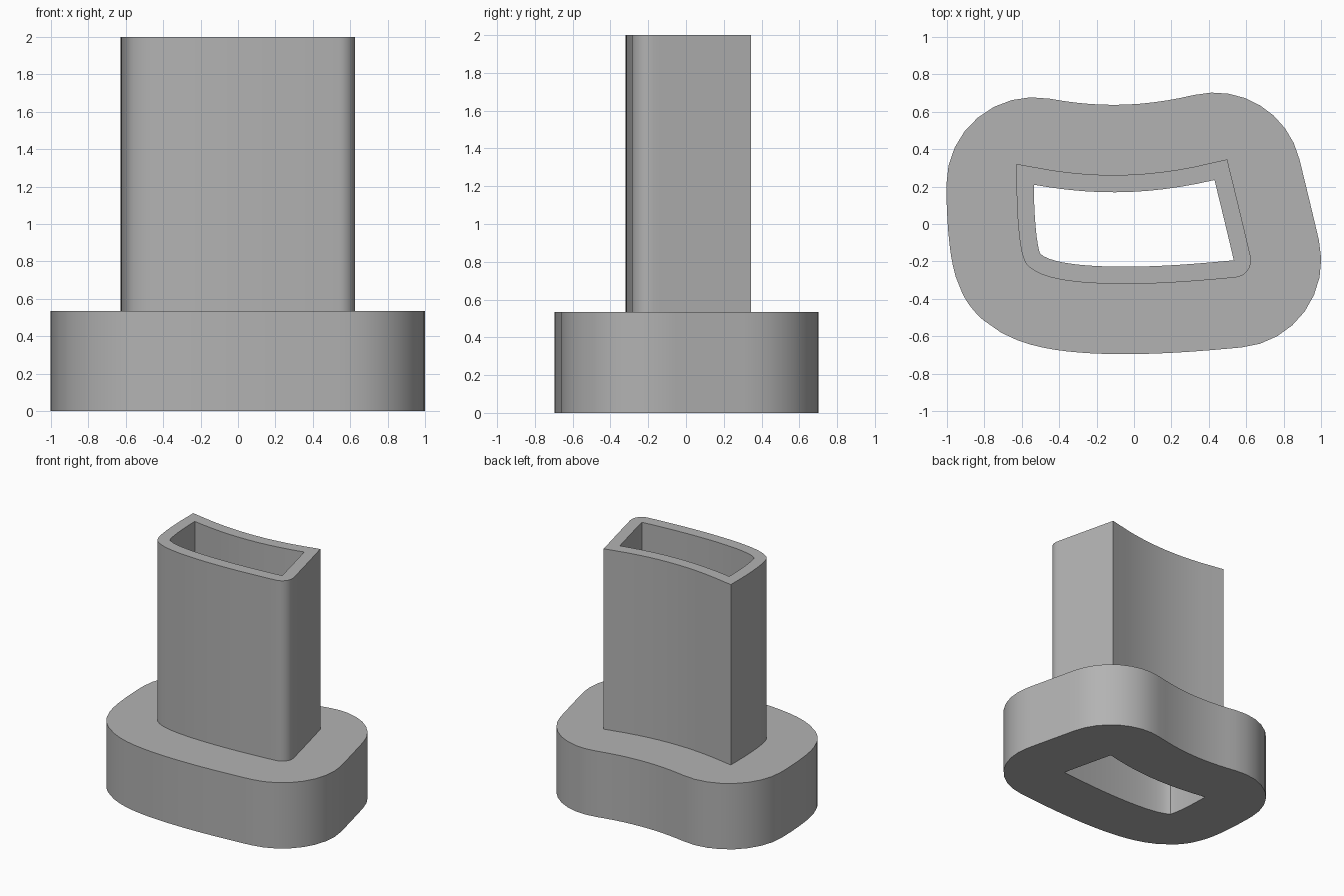
import bpy, bmesh, math
from mathutils import Vector
from mathutils.geometry import interpolate_bezier

cube = bpy.data.objects.get("Cube")
if cube:
    bpy.data.objects.remove(cube, do_unlink=True)

BASE_TOP, TOP = 0.535, 2.0
WALL, FLANGE = 0.092, 0.467
STEPS, ARC = 12, 9

# Socket opening as curve segments, counterclockwise from the back right corner
SEGMENTS = [
    [(-.535, .21), (-.535, .05), (-.52, -.12), (-.50, -.16)],
    [(-.50, -.16), (-.44, -.212), (-.25, -.228), (-.05, -.228)],
    [(-.05, -.228), (.15, -.228), (.34, -.212), (.533, -.194)],
    [(.533, -.194), (.50, -.052), (.465, .092), (.43, .235)],
    [(.43, .235), (.09, .155), (-.21, .15), (-.535, .21)],
]
SHARP = {3, 4}  # segments ending in a sharp back corner


def normal(a, b):
    d = (Vector(b) - Vector(a)).normalized()
    return Vector((d.y, -d.x))


def outline(offset, mitre):
    """Offset the opening outward; every outline has the same point count."""
    pts = []
    for i, seg in enumerate(SEGMENTS):
        line = interpolate_bezier(*[Vector(p) for p in seg], STEPS)
        for k in range(1, STEPS - 1):
            pts.append(line[k] + normal(line[k - 1], line[k + 1]) * offset)
        # Corner fan or mitre
        nxt = SEGMENTS[(i + 1) % len(SEGMENTS)]
        n0, n1 = normal(seg[2], seg[3]), normal(nxt[0], nxt[1])
        for k in range(ARC):
            if mitre and i in SHARP:
                d = (n0 + n1) / (1 + n0.dot(n1))
            else:
                turn = math.atan2(n0.cross(n1), n0.dot(n1)) * k / (ARC - 1)
                c, s = math.cos(turn), math.sin(turn)
                d = Vector((n0.x * c - n0.y * s, n0.x * s + n0.y * c))
            pts.append(Vector(seg[3]) + d * offset)
    return pts


hole, wall, flange = outline(0, False), outline(WALL, True), outline(FLANGE, False)

# Closed cross-section: opening, flange, tube wall, back down the opening
rings = [(hole, 0), (flange, 0), (flange, BASE_TOP),
         (wall, BASE_TOP), (wall, TOP), (hole, TOP)]
bm = bmesh.new()
loops = [[bm.verts.new((p.x, p.y, z)) for p in pts] for pts, z in rings]
count = len(hole)
for r, lower in enumerate(loops):
    upper = loops[(r + 1) % len(loops)]
    for k in range(count):
        j = (k + 1) % count
        bm.faces.new((lower[k], lower[j], upper[j], upper[k]))
bmesh.ops.remove_doubles(bm, verts=bm.verts, dist=0.0002)
bmesh.ops.recalc_face_normals(bm, faces=bm.faces)

mesh = bpy.data.meshes.new("flanged_tube")
bm.to_mesh(mesh)
bm.free()
tube = bpy.data.objects.new("flanged_tube", mesh)
bpy.context.collection.objects.link(tube)

# Plain grey
grey = bpy.data.materials.new("light_grey")
grey.use_nodes = True
colour = (0.45, 0.45, 0.45, 1)
grey.diffuse_color = colour
grey.node_tree.nodes["Principled BSDF"].inputs["Base Color"].default_value = colour
mesh.materials.append(grey)

bpy.context.view_layer.objects.active = tube
tube.select_set(True)
bpy.ops.object.shade_smooth_by_angle(angle=math.radians(30))
